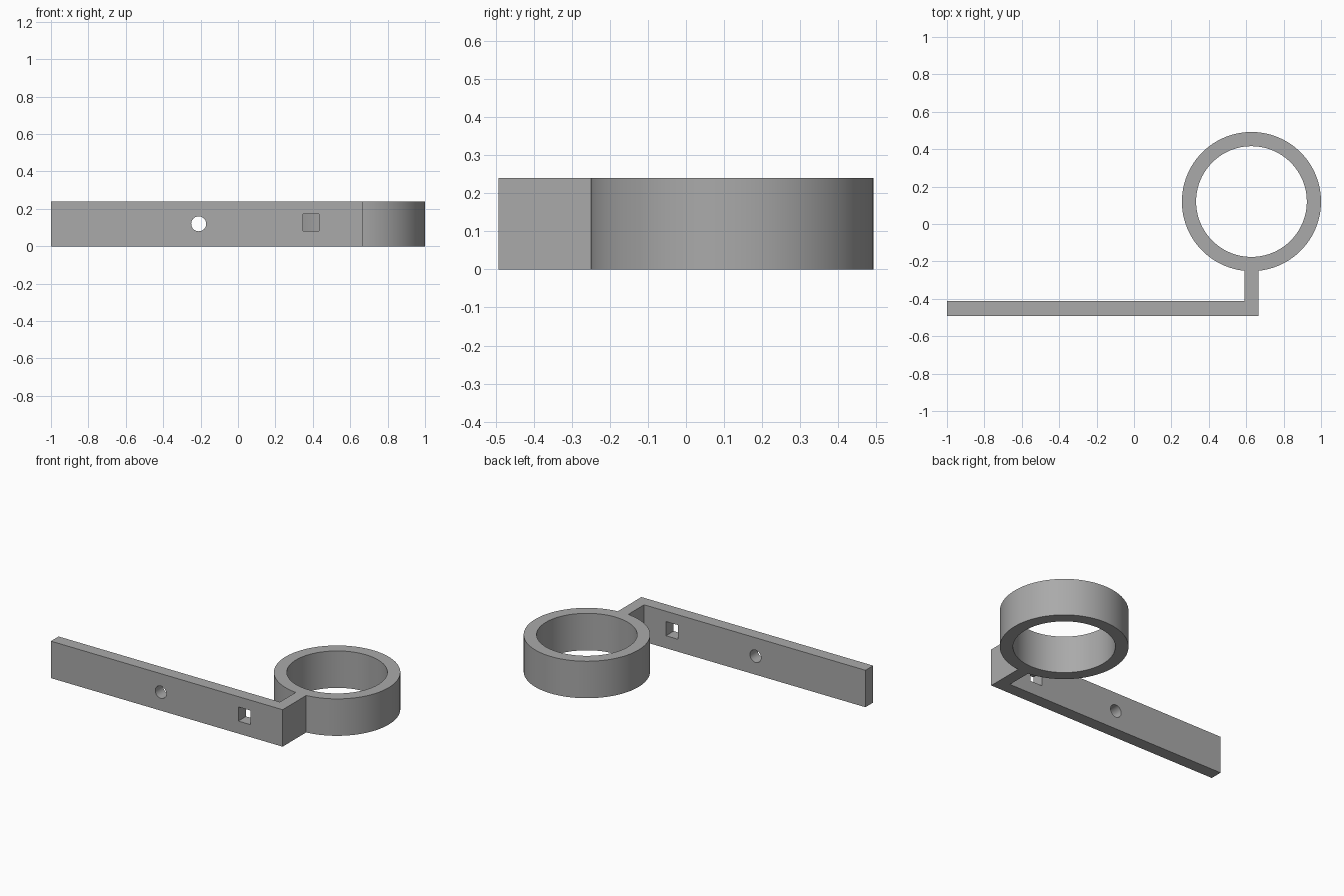
import bpy, bmesh, math
from mathutils import Matrix

cube = bpy.data.objects.get("Cube")
if cube:
    bpy.data.objects.remove(cube, do_unlink=True)

HEIGHT = 0.24
RING = (0.628, 0.12)
FRONT, BACK = -0.492, -0.413   # arm faces
MID_Y = (FRONT + BACK) / 2

grey = bpy.data.materials.new("plain grey")
grey.use_nodes = True
colour = (0.4, 0.4, 0.4, 1)
grey.diffuse_color = colour
grey.node_tree.nodes["Principled BSDF"].inputs["Base Color"].default_value = colour


def make_object(name, bm):
    bmesh.ops.recalc_face_normals(bm, faces=bm.faces)
    mesh = bpy.data.meshes.new(name)
    bm.to_mesh(mesh)
    bm.free()
    mesh.materials.append(grey)
    obj = bpy.data.objects.new(name, mesh)
    bpy.context.collection.objects.link(obj)
    return obj


def prism(name, points):
    """Extrude a plan outline to the full height."""
    bm = bmesh.new()
    face = bm.faces.new([bm.verts.new((x, y, 0)) for x, y in points])
    top = bmesh.ops.extrude_face_region(bm, geom=[face])["geom"]
    verts = [g for g in top if isinstance(g, bmesh.types.BMVert)]
    bmesh.ops.translate(bm, verts=verts, vec=(0, 0, HEIGHT))
    return make_object(name, bm)


def circle(radius, sides):
    return [(RING[0] + radius * math.cos(2 * math.pi * i / sides),
             RING[1] + radius * math.sin(2 * math.pi * i / sides)) for i in range(sides)]


def combine(target, other, operation):
    """Apply a boolean and discard the helper."""
    mod = target.modifiers.new(operation, 'BOOLEAN')
    mod.operation, mod.solver, mod.object = operation, 'EXACT', other
    bpy.context.view_layer.objects.active = target
    bpy.ops.object.modifier_apply(modifier=mod.name)
    bpy.data.objects.remove(other, do_unlink=True)


# L-shaped arm and neck, joined to the round holder
bracket = prism("ring_bracket", [(-1, FRONT), (0.665, FRONT), (0.665, -0.2),
                                 (0.59, -0.2), (0.59, BACK), (-1, BACK)])
combine(bracket, prism("ring_outer", circle(0.372, 96)), 'UNION')

# Ring bore
bore = prism("ring_bore", circle(0.296, 96))
bore.scale.z, bore.location.z = 2, -HEIGHT / 2
bpy.context.view_layer.update()
combine(bracket, bore, 'DIFFERENCE')

# Round screw hole
bm = bmesh.new()
bmesh.ops.create_cone(bm, cap_ends=True, segments=32, radius1=0.04, radius2=0.04, depth=0.2,
                      matrix=Matrix.Translation((-0.21, MID_Y, 0.12))
                      @ Matrix.Rotation(math.pi / 2, 4, 'X'))
combine(bracket, make_object("round_hole", bm), 'DIFFERENCE')

# Square slot
bm = bmesh.new()
bmesh.ops.create_cube(bm, size=1, matrix=Matrix.Translation((0.39, MID_Y, 0.127))
                      @ Matrix.Diagonal((0.086, 0.2, 0.092, 1)))
combine(bracket, make_object("square_hole", bm), 'DIFFERENCE')

# Smooth curves with sharp rims
bpy.ops.object.select_all(action='DESELECT')
bracket.select_set(True)
bpy.context.view_layer.objects.active = bracket
bpy.ops.object.shade_smooth_by_angle(angle=math.radians(30))
